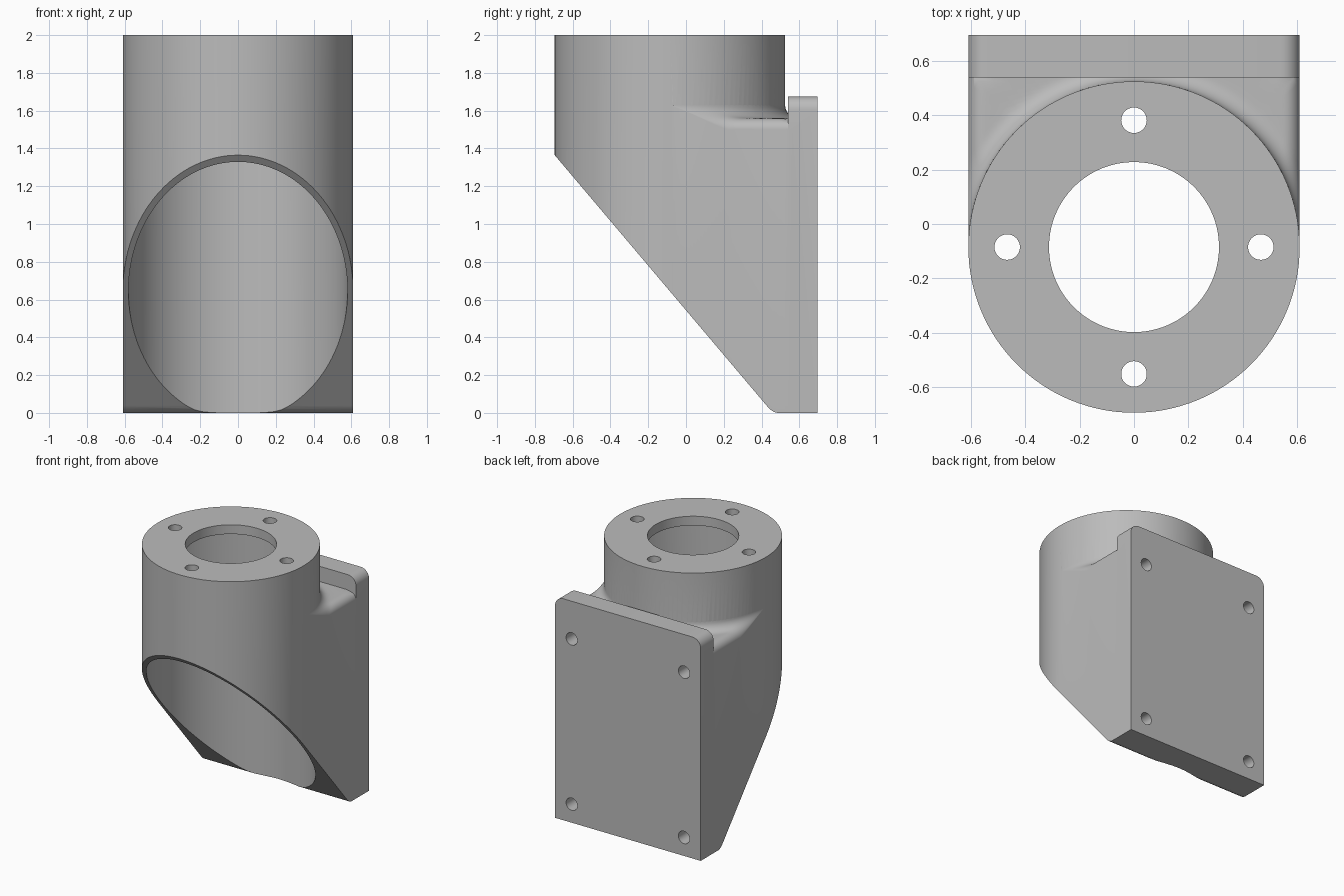
import bpy, bmesh, math
from mathutils import Matrix

if "Cube" in bpy.data.objects:
    bpy.data.objects.remove(bpy.data.objects["Cube"], do_unlink=True)

R = 0.61          # outer radius and half width
AXIS_Y = -0.085   # bore axis
BACK = 0.695
SHELF, FILLET, ROUND = 1.56, 0.07, 0.06

grey = bpy.data.materials.new("light_grey")
grey.use_nodes = True
grey.diffuse_color = (0.5, 0.5, 0.5, 1)
grey.node_tree.nodes["Principled BSDF"].inputs["Base Color"].default_value = (0.5, 0.5, 0.5, 1)


def finish(bm, name):
    bmesh.ops.recalc_face_normals(bm, faces=bm.faces)
    me = bpy.data.meshes.new(name)
    bm.to_mesh(me)
    bm.free()
    me.materials.append(grey)
    ob = bpy.data.objects.new(name, me)
    bpy.context.collection.objects.link(ob)
    return ob


def cylinder(name, r, start, length, axis="Z", seg=128):
    bm = bmesh.new()
    bmesh.ops.create_cone(bm, cap_ends=True, segments=seg, radius1=r, radius2=r, depth=length,
                          matrix=Matrix.Translation((0, 0, length / 2)))
    if axis == "Y":
        bmesh.ops.rotate(bm, verts=bm.verts, matrix=Matrix.Rotation(-math.pi / 2, 3, "X"))
    bmesh.ops.translate(bm, verts=bm.verts, vec=start)
    return finish(bm, name)


def prism(name, points, offset):
    bm = bmesh.new()
    face = bm.faces.new([bm.verts.new(p) for p in points])
    new = bmesh.ops.extrude_face_region(bm, geom=[face])["geom"]
    bmesh.ops.translate(bm, vec=offset, verts=[g for g in new if isinstance(g, bmesh.types.BMVert)])
    return finish(bm, name)


def shelf_height(x, y):
    # Flat shelf, filleted up to the cylinder and rounded over at the sides
    d = max(0, math.hypot(x, y) - R)
    e = max(0, R - abs(x))
    z = SHELF
    if d < FILLET:
        z += FILLET - math.sqrt(FILLET ** 2 - (FILLET - d) ** 2)
    if e < ROUND:
        z -= min(1, d / FILLET) * (ROUND - math.sqrt(ROUND ** 2 - (ROUND - e) ** 2))
    return z


def make_shoulder():
    # Block between cylinder and plate, swept as rays out from the bore axis
    depth = 0.56 - AXIS_Y
    corner = math.atan2(depth, R)
    stops = [0, corner, math.pi - corner, math.pi]
    n, m = 28, 18
    angles = [a + (b - a) * i / n for a, b in zip(stops, stops[1:]) for i in range(n)] + [math.pi]
    bm = bmesh.new()
    top, low = [], []
    for a in angles:
        c, s = math.cos(a), math.sin(a)
        reach = min(R / max(abs(c), 1e-6), depth / max(s, 1e-6))
        radii = [R - 0.025] + [R + (reach - R) * (1 - math.cos(math.pi * k / m)) / 2
                               for k in range(m + 1)]
        if reach - R < 1e-5:
            radii = [R - 0.025 * (1 - k / (m + 1)) for k in range(m + 2)]
        top.append([bm.verts.new((r * c, r * s + AXIS_Y, shelf_height(r * c, r * s))) for r in radii])
        low.append([bm.verts.new((r * c, r * s + AXIS_Y, 0)) for r in radii])
    last = m + 1
    for i in range(len(angles) - 1):
        for rows in (top, low):
            for k in range(last):
                bm.faces.new((rows[i][k], rows[i + 1][k], rows[i + 1][k + 1], rows[i][k + 1]))
        for k in (0, last):
            bm.faces.new((top[i][k], top[i + 1][k], low[i + 1][k], low[i][k]))
    for i in (0, len(angles) - 1):
        for k in range(last):
            bm.faces.new((top[i][k], top[i][k + 1], low[i][k + 1], low[i][k]))
    return finish(bm, "shoulder")


def combine(target, tool, op):
    mod = target.modifiers.new(tool.name, "BOOLEAN")
    mod.operation, mod.solver, mod.object = op, "EXACT", tool
    bpy.context.view_layer.objects.active = target
    bpy.ops.object.modifier_apply(modifier=mod.name)
    bpy.data.objects.remove(tool, do_unlink=True)


# Outer cylinder, shoulder and mounting plate with rounded top corners
body = cylinder("bracket_body", R, (0, AXIS_Y, 0), 2)
combine(body, make_shoulder(), "UNION")
cr, top_z = 0.07, 1.675
outline = [(-R, 0.54, 0), (R, 0.54, 0)]
for side, first in ((1, 0), (-1, 90)):
    for i in range(9):
        a = math.radians(first + i * 90 / 8)
        outline.append((side * (R - cr) + cr * math.cos(a), 0.54, top_z - cr + cr * math.sin(a)))
combine(body, prism("mounting_plate", outline, (0, BACK - 0.54, 0)), "UNION")

# Slanted front cut with a rounded toe
slant = [(-1, 1.725), (0.43, 0.035), (0.447, 0.017), (0.466, 0.005), (0.49, -0.001),
         (0.49, -0.3), (-1, -0.3)]
combine(body, prism("slant_cut", [(-1, y, z) for y, z in slant], (2, 0, 0)), "DIFFERENCE")

# Main bore and the smaller opening in the cap
combine(body, cylinder("bore", 0.58, (0, AXIS_Y, -0.2), 2.13), "DIFFERENCE")
combine(body, cylinder("cap_opening", 0.313, (0, AXIS_Y, 1.8), 0.4), "DIFFERENCE")

# Four screw holes in the cap, four blind ones in the plate
for i in range(4):
    a = i * math.pi / 2
    pos = (0.467 * math.cos(a), AXIS_Y + 0.467 * math.sin(a), 1.85)
    combine(body, cylinder("cap_hole", 0.047, pos, 0.3, seg=32), "DIFFERENCE")
for x in (-0.47, 0.47):
    for z in (0.14, 1.39):
        combine(body, cylinder("plate_hole", 0.047, (x, BACK - 0.2, z), 0.4, "Y", 32), "DIFFERENCE")

# Smooth curves, sharp edges
bpy.ops.object.select_all(action="DESELECT")
body.select_set(True)
bpy.context.view_layer.objects.active = body
bpy.ops.object.shade_smooth_by_angle(angle=math.radians(30))
